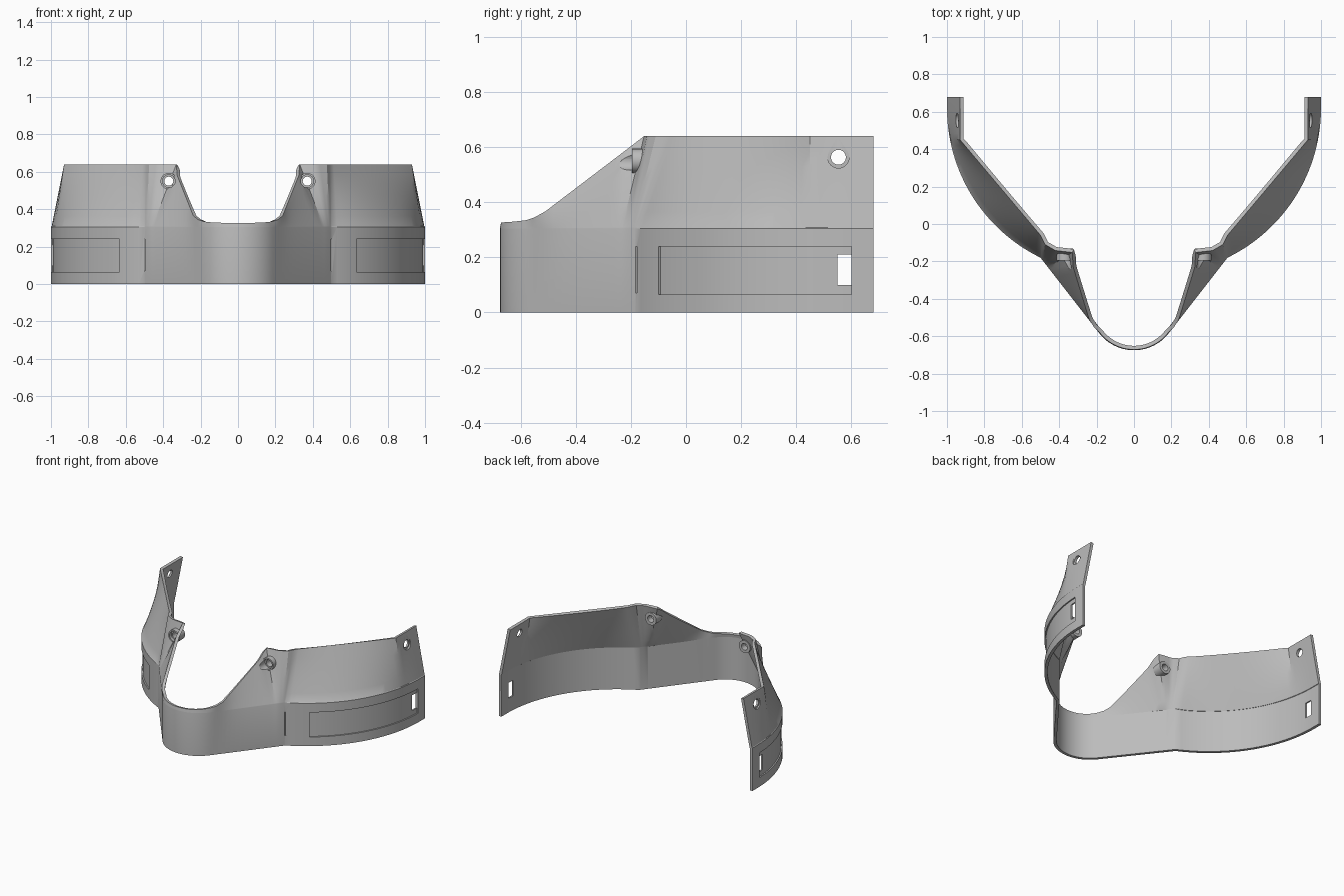
import bpy, bmesh
from math import sin, cos, asin, pi, atan2
from mathutils import Vector, Matrix

cube = bpy.data.objects.get("Cube")
if cube:
    bpy.data.objects.remove(cube)

grey = bpy.data.materials.new("light_grey")
grey.use_nodes = True
grey.diffuse_color = (0.5, 0.5, 0.5, 1)
grey.node_tree.nodes["Principled BSDF"].inputs["Base Color"].default_value = (0.5, 0.5, 0.5, 1)

BAND_Z, TOP_Z, LEDGE = 0.305, 0.64, 0.004
REAR_C, REAR_R = Vector((0.11, 0.62)), 0.89   # plan arc of the side wings
NOSE_C, NOSE_R = Vector((0, -0.44)), 0.235    # plan arc of the nose


def finish(bm, name):
    bmesh.ops.recalc_face_normals(bm, faces=bm.faces)
    mesh = bpy.data.meshes.new(name)
    bm.to_mesh(mesh)
    bm.free()
    obj = bpy.data.objects.new(name, mesh)
    bpy.context.collection.objects.link(obj)
    mesh.materials.append(grey)
    return obj


def prism(name, outline, z0, z1):
    bm = bmesh.new()
    face = bm.faces.new([bm.verts.new((p[0], p[1], z0)) for p in outline])
    new = bmesh.ops.extrude_face_region(bm, geom=[face])["geom"]
    bmesh.ops.translate(bm, vec=(0, 0, z1 - z0),
                        verts=[v for v in new if isinstance(v, bmesh.types.BMVert)])
    return finish(bm, name)


def box(name, x0, x1, y0, y1, z0, z1):
    return prism(name, [(x0, y0), (x1, y0), (x1, y1), (x0, y1)], z0, z1)


def rod(name, start, end, radius):
    a, b = Vector(start), Vector(end)
    rot = (b - a).to_track_quat('Z', 'Y').to_matrix().to_4x4()
    bm = bmesh.new()
    bmesh.ops.create_cone(bm, cap_ends=True, segments=32, radius1=radius, radius2=radius,
                          depth=(b - a).length, matrix=Matrix.Translation((a + b) / 2) @ rot)
    return finish(bm, name)


def rear_point(angle, radius=REAR_R):
    return REAR_C + radius * Vector((cos(angle), sin(angle)))


# Stations along one half: plan point, top edge point, ledge depth
stations = []
nose_end = atan2(-0.61, 0.79)
for i in range(13):
    a = -pi / 2 + (nose_end + pi / 2) * i / 12
    p = NOSE_C + NOSE_R * Vector((cos(a), sin(a)))
    if i == 0:
        p.x = 0
    stations.append((p, Vector((p.x * 0.99, p.y + 0.004, 0.327 + 0.008 * (i / 12) ** 3)), 0))

nose_corner, wing_corner = stations[-1][0], Vector((0.5, -0.18))
keys = [(0, stations[-1][1], 1),
        (0.1, Vector((0.215, -0.55, 0.345)), 3),
        (0.2, Vector((0.24, -0.51, 0.367)), 2),
        (0.8, Vector((0.325, -0.23, 0.58)), 10),
        (0.87, Vector((0.33, -0.152, TOP_Z)), 3),
        (0.93, Vector((0.42, -0.142, TOP_Z)), 4),
        (0.97, Vector((0.475, -0.11, TOP_Z)), 3),
        (1, Vector((0.5, -0.06, TOP_Z)), 2)]
for (f0, t0, _), (f1, t1, n) in zip(keys, keys[1:]):
    for i in range(1, n + 1):
        f = f0 + (f1 - f0) * i / n
        stations.append((nose_corner.lerp(wing_corner, f), t0.lerp(t1, i / n), 0))

a0 = asin((wing_corner.y - REAR_C.y) / REAR_R)
bend = asin((0.45 - REAR_C.y) / REAR_R)
wing = [rear_point(a0 + (bend - a0) * i / 24) for i in range(1, 25)]
wing += [rear_point(bend * (1 - i / 5)) for i in range(1, 6)] + [Vector((1, 0.68))]
for p in wing:
    k = min((p.y + 0.18) / 0.63, 1)
    top = Vector((0.5 + 0.43 * k, -0.06 + 0.51 * k if k < 1 else p.y, TOP_Z))
    stations.append((p, top, LEDGE))

# Main shell: vertical band below, ruled surface up to the top edge
bm = bmesh.new()
columns = []
for p, top, ledge in stations:
    d = (p - REAR_C).normalized() * ledge
    foot = Vector((p.x - d.x, p.y - d.y, BAND_Z + ledge))
    pts = [Vector((p.x, p.y, 0)), Vector((p.x, p.y, BAND_Z))]
    if ledge:
        pts.append(foot)
    else:
        pts.append(Vector((p.x, p.y, BAND_Z)).lerp(top, 0.015))
    pts += [foot.lerp(top, i / 6) for i in range(1, 7)]
    columns.append([bm.verts.new(q) for q in pts])
for c0, c1 in zip(columns, columns[1:]):
    for i in range(len(c0) - 1):
        bm.faces.new((c0[i], c1[i], c1[i + 1], c0[i + 1]))
mesh = bpy.data.meshes.new("face_band")
bm.to_mesh(mesh)
bm.free()
mesh.materials.append(grey)
shell = bpy.data.objects.new("face_band", mesh)
bpy.context.collection.objects.link(shell)
mirror = shell.modifiers.new("mirror", 'MIRROR')
mirror.merge_threshold = 0.0005
solid = shell.modifiers.new("wall", 'SOLIDIFY')
solid.thickness, solid.offset = 0.02, -1

# Cutters: strap slots, strap holes, recessed panels, seams, screw holes
shell_cuts = [box("slot_cutter", -1.2, 1.2, 0.55, 0.6, 0.1, 0.21),
              rod("strap_hole_cutter", (-1.2, 0.553, 0.563), (1.2, 0.553, 0.563), 0.027)]
screw_cuts, bosses = [], []
for s, side in ((1, "left"), (-1, "right")):
    arc = [asin((-0.1 - REAR_C.y) / REAR_R) * (1 - i / 24) - 0.022 * i / 24 for i in range(25)]
    ring = [rear_point(a, REAR_R - 0.009) for a in arc]
    ring += [rear_point(a, REAR_R + 0.03) for a in reversed(arc)]
    shell_cuts.append(prism("panel_cutter", [(s * p.x, p.y) for p in ring], 0.065, 0.24))
    shell_cuts.append(box("seam_cutter", s * 0.497, s * 0.503, -0.25, -0.172, 0.07, 0.24))
    shell_cuts.append(rod("strap_recess_cutter", (s * 0.94, 0.553, 0.563),
                          (s * 1.1, 0.553, 0.563), 0.039))
    screw_cuts.append(rod("screw_cutter", (s * 0.37, -0.5, 0.55), (s * 0.37, 0, 0.55), 0.024))
    screw_cuts.append(rod("screw_head_cutter", (s * 0.37, -0.5, 0.55),
                          (s * 0.37, -0.175, 0.55), 0.034))
    bosses.append(rod(side + "_screw_boss", (s * 0.37, -0.195, 0.55),
                      (s * 0.37, -0.13, 0.55), 0.044))


def cut(obj, cutters):
    for c in cutters:
        c.hide_render = True
        m = obj.modifiers.new("cut", 'BOOLEAN')
        m.operation, m.solver, m.object = 'DIFFERENCE', 'EXACT', c


cut(shell, shell_cuts + screw_cuts)
for b in bosses:
    cut(b, screw_cuts)

# Bake the modifiers, then smooth the curved walls and keep edges crisp
for obj in [shell] + bosses:
    bpy.ops.object.select_all(action='DESELECT')
    obj.select_set(True)
    bpy.context.view_layer.objects.active = obj
    bpy.ops.object.convert(target='MESH')
    bpy.ops.object.shade_smooth_by_angle(angle=0.45)
for c in shell_cuts + screw_cuts:
    bpy.data.objects.remove(c)
